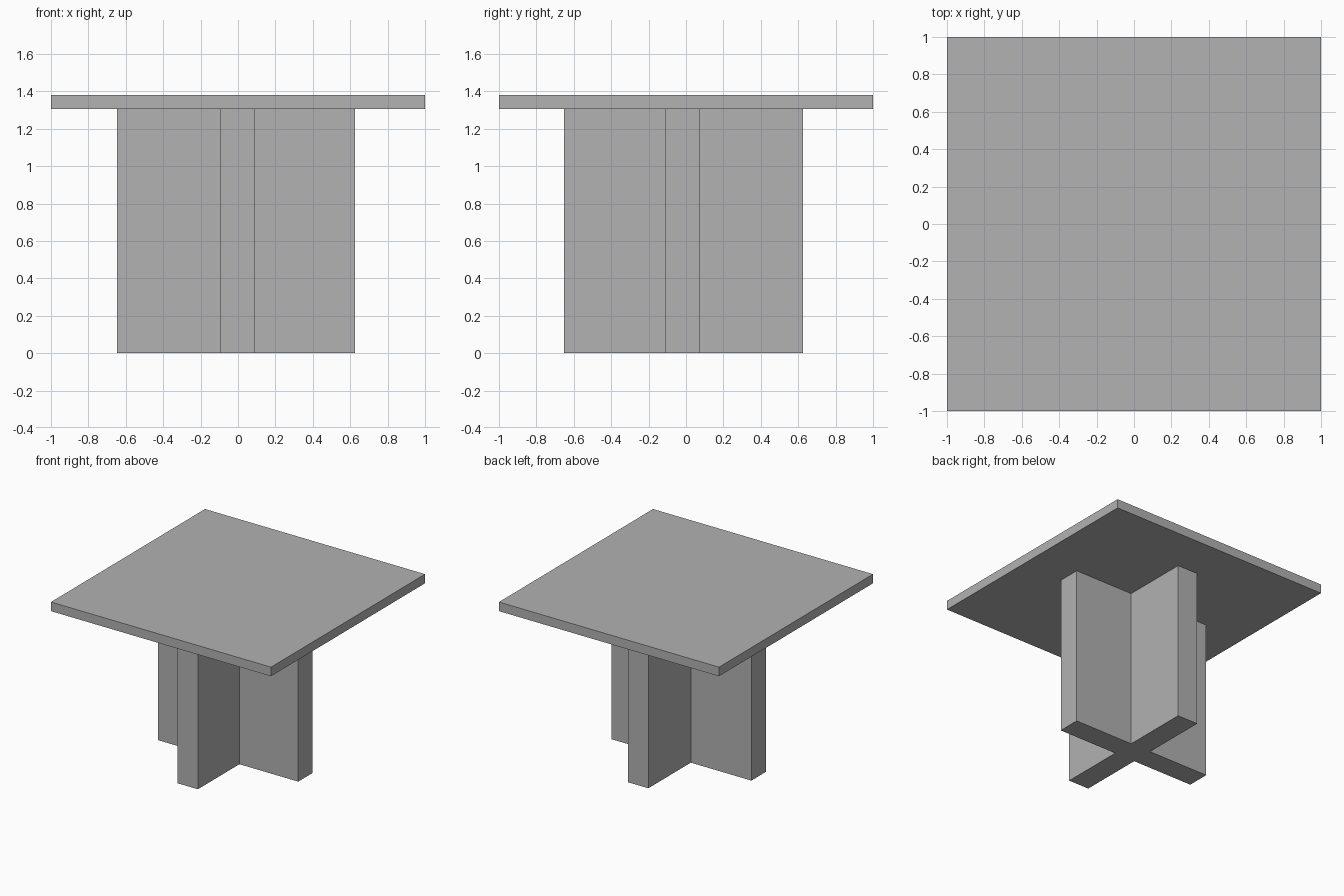
import bpy
import bmesh

cube = bpy.data.objects.get("Cube")
if cube:
    bpy.data.objects.remove(cube, do_unlink=True)

GREY = 0.445
grey = bpy.data.materials.new("plain grey")
grey.use_nodes = True
grey.diffuse_color = (GREY, GREY, GREY, 1)
grey.node_tree.nodes["Principled BSDF"].inputs["Base Color"].default_value = (GREY, GREY, GREY, 1)


def extrude_profile(name, points, bottom, top):
    """Raise a flat outline into a solid between two heights."""
    bm = bmesh.new()
    face = bm.faces.new([bm.verts.new((x, y, bottom)) for x, y in points])
    raised = bmesh.ops.extrude_face_region(bm, geom=[face])["geom"]
    verts = [v for v in raised if isinstance(v, bmesh.types.BMVert)]
    bmesh.ops.translate(bm, verts=verts, vec=(0, 0, top - bottom))
    bmesh.ops.recalc_face_normals(bm, faces=bm.faces)
    mesh = bpy.data.meshes.new(name)
    bm.to_mesh(mesh)
    bm.free()
    mesh.materials.append(grey)
    obj = bpy.data.objects.new(name, mesh)
    bpy.context.collection.objects.link(obj)
    return obj


TABLE_HEIGHT, TOP_UNDERSIDE = 1.38, 1.305

# Square table top
extrude_profile("table_top", [(-1, -1), (1, -1), (1, 1), (-1, 1)],
                TOP_UNDERSIDE, TABLE_HEIGHT)

# Cross-shaped pedestal: outer ends and panel edges along each axis
x0, x1, x2, x3 = -0.647, -0.096, 0.091, 0.626
y0, y1, y2, y3 = -0.651, -0.112, 0.075, 0.626
cross = [(x1, y0), (x2, y0), (x2, y1), (x3, y1), (x3, y2), (x2, y2),
         (x2, y3), (x1, y3), (x1, y2), (x0, y2), (x0, y1), (x1, y1)]
extrude_profile("cross_pedestal", cross, 0, TOP_UNDERSIDE)
